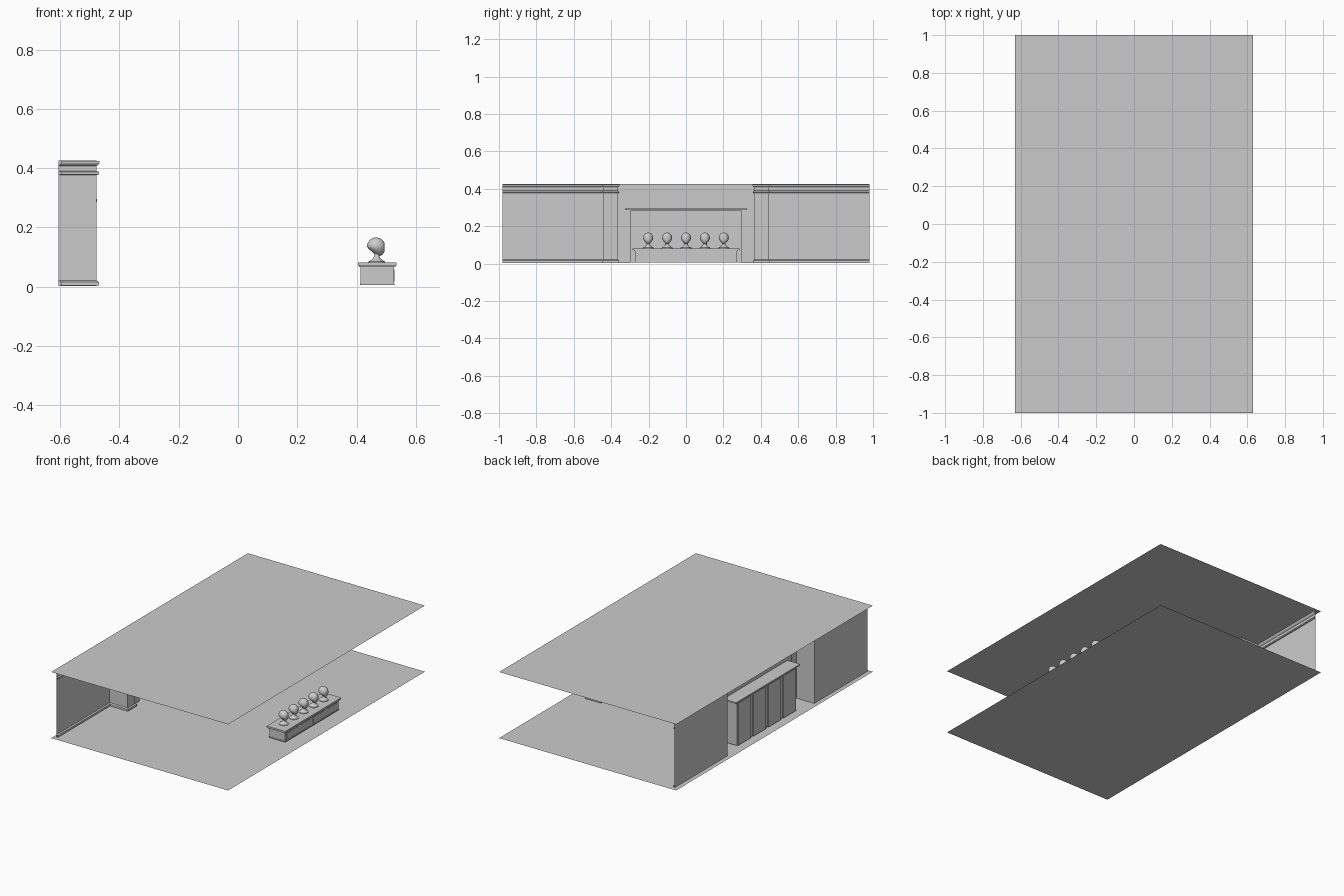
import bpy, bmesh, math
from mathutils import Vector

if "Cube" in bpy.data.objects:
    bpy.data.objects.remove(bpy.data.objects["Cube"])


def finish(name, bm, mirror=False):
    me = bpy.data.meshes.new(name)
    bm.to_mesh(me)
    bm.free()
    ob = bpy.data.objects.new(name, me)
    bpy.context.collection.objects.link(ob)
    if mirror:
        m = ob.modifiers.new("mirror", 'MIRROR')
        m.use_axis = (False, True, False)
    return ob


def box(name, x0, x1, y0, y1, z0, z1, mirror=False):
    bm = bmesh.new()
    bmesh.ops.create_cube(bm, size=1)
    for v in bm.verts:
        v.co = ((x0 + x1) / 2 + v.co.x * (x1 - x0),
                (y0 + y1) / 2 + v.co.y * (y1 - y0),
                (z0 + z1) / 2 + v.co.z * (z1 - z0))
    return finish(name, bm, mirror)


def quads(name, faces, mirror=False):
    bm = bmesh.new()
    for f in faces:
        bm.faces.new([bm.verts.new(p) for p in f])
    return finish(name, bm, mirror)


def sweep(name, path, profile):
    """Sweep (offset, z) profile along a right-angled path, mirrored in y."""
    norms = []
    for a, b in zip(path, path[1:]):
        d = (Vector(b) - Vector(a)).normalized()
        norms.append(Vector((d.y, -d.x)))
    bm = bmesh.new()
    rings = []
    for i, p in enumerate(path):
        n = Vector((0, 0))
        if i > 0:
            n += norms[i - 1]
        if i < len(norms):
            n += norms[i]
        rings.append([bm.verts.new((p[0] + n.x * o, p[1] + n.y * o, z)) for o, z in profile])
    for r, s in zip(rings, rings[1:]):
        for j in range(len(profile) - 1):
            bm.faces.new((r[j], s[j], s[j + 1], r[j + 1]))
    return finish(name, bm, True)


# Floor and ceiling sheets
H = 0.425
for name, z in (("floor", 0), ("ceiling", H)):
    quads(name, [[(-.63, -1, z), (.63, -1, z), (.63, 1, z), (-.63, 1, z)]])

# Side walls stepping out to a pier beside the central bay
path = [(-.605, -.98), (-.605, -.44), (-.477, -.44), (-.477, -.365), (-.495, -.365)]
sweep("side_wall", path, [(0, 0.003), (0, H)])
sweep("crown_moulding", path, [(0, .408), (.006, .412), (.01, .418), (.01, .424), (0, .424)])
sweep("picture_rail", path, [(0, .377), (.008, .379), (.008, .387), (0, .39)])
sweep("baseboard", path, [(0, .004), (.008, .004), (.008, .016), (0, .021)])

# Central wall around the opening
W, T, X = .30, .285, -.495
quads("central_wall", [
    [(X, -.365, T), (X, .365, T), (X, .365, H), (X, -.365, H)],
    [(X, -.365, .004), (X, -W, .004), (X, -W, T), (X, -.365, T)],
    [(X, W, .004), (X, .365, .004), (X, .365, T), (X, W, T)]])

# Recessed alcove with four tall panels under a header slab
box("alcove_header", -.585, -.475, -.325, .325, .286, .295)
box("alcove_side", -.572, X, .293, .301, .006, T, True)
box("alcove_back", -.572, -.566, -.295, .295, .006, T)
for i in range(4):
    y = (i - 1.5) * .153
    box("tall_panel", -.578, -.56, y - .064, y + .064, .006, .278)
    for k in (-.03, 0, .03):
        box("panel_batten", -.561, -.557, y + k - .005, y + k + .005, .01, .275)

# Counter
box("counter_body", .414, .526, -.272, .272, .006, .068)
box("counter_moulding", .408, .531, -.279, .279, .066, .073)
box("counter_top", .404, .535, -.285, .285, .072, .081)
box("counter_plinth", .412, .528, -.274, .274, .005, .012)
for i in range(5):
    y = (i - 2) * .135
    if i < 4:
        box("counter_panel", .525, .528, y + .012, y + .123, .018, .058)

# Display heads on flared stands
for i in range(5):
    y = (i - 2) * .101
    bm = bmesh.new()
    bmesh.ops.create_uvsphere(bm, u_segments=24, v_segments=16, radius=1)
    for v in bm.verts:
        x, yy, z = v.co
        low = max(0, -z)
        taper = 1 - .45 * low ** 1.5
        v.co = (min(.466 + x * .031 * (1 - .35 * low) + low * .012, .4945),
                y + yy * .027 * taper, .135 + z * .031)
    finish("display_head", bm)
    bm = bmesh.new()
    prof = [(.029, .081), (.028, .085), (.016, .092), (.010, .100), (.010, .115)]
    n = 20
    rings = [[bm.verts.new((.468 + r * math.cos(2 * math.pi * k / n),
                            y + r * math.sin(2 * math.pi * k / n), z)) for k in range(n)]
             for r, z in prof]
    for a, b in zip(rings, rings[1:]):
        for k in range(n):
            bm.faces.new((a[k], a[(k + 1) % n], b[(k + 1) % n], b[k]))
    bm.faces.new(rings[0][::-1])
    bm.faces.new(rings[-1])
    finish("head_stand", bm)

# Smooth the rounded parts
bpy.ops.object.select_all(action='DESELECT')
for ob in bpy.data.objects:
    if ob.name.startswith(("display_head", "head_stand")):
        ob.select_set(True)
        bpy.context.view_layer.objects.active = ob
bpy.ops.object.shade_smooth_by_angle(angle=math.radians(40))
